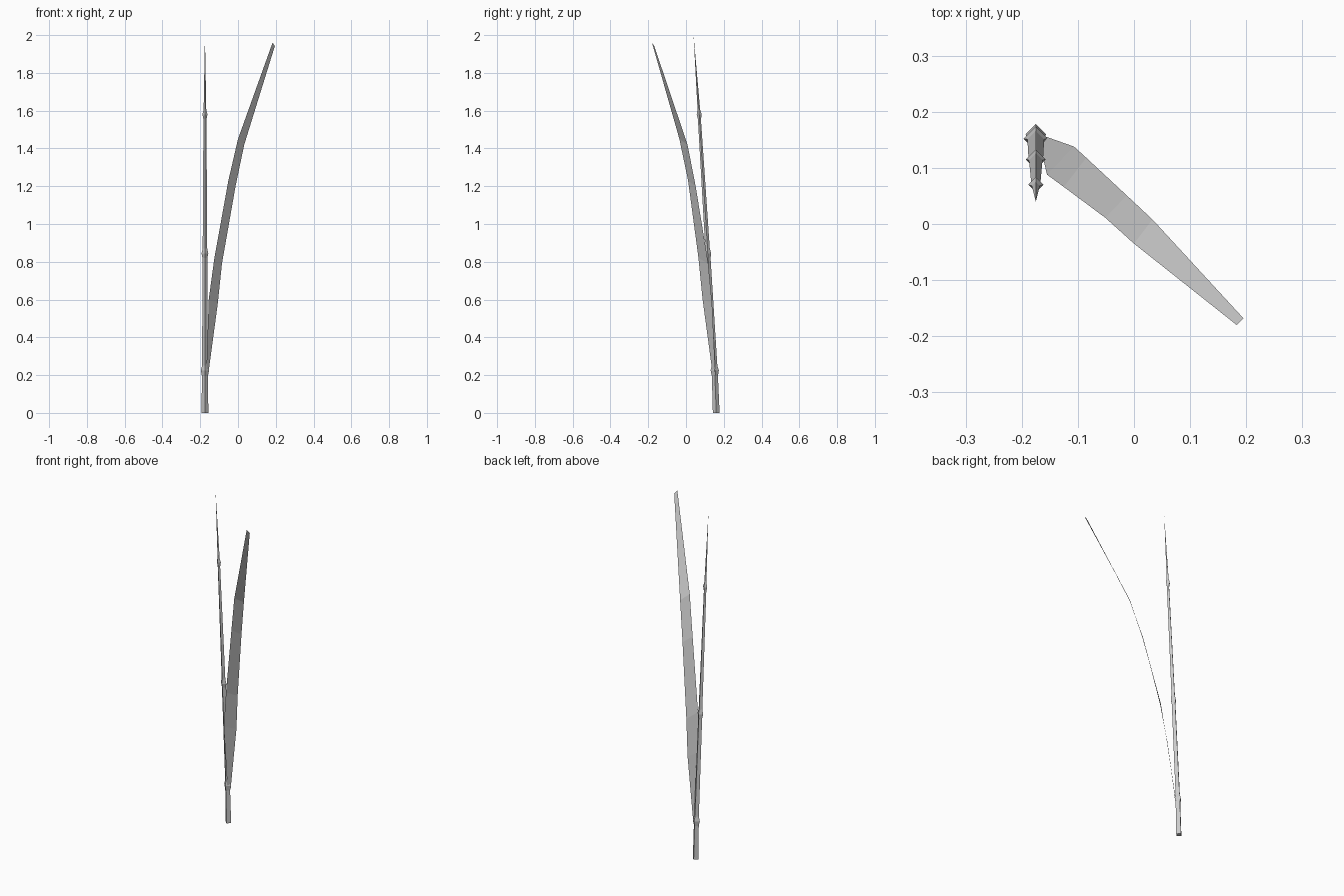
import bpy
from math import cos, sin, pi

if "Cube" in bpy.data.objects:
    bpy.data.objects.remove(bpy.data.objects["Cube"])


def mesh_object(name, verts, faces):
    me = bpy.data.meshes.new(name)
    me.from_pydata(verts, [], faces)
    me.update()
    ob = bpy.data.objects.new(name, me)
    bpy.context.collection.objects.link(ob)
    return ob


# Stalk: four-sided rings (y centre, z, radius), swelling at three nodes
X = -0.175
rings = [(0.16, 0.0, 0.018), (0.153, 0.195, 0.016), (0.152, 0.225, 0.022), (0.151, 0.25, 0.015),
         (0.117, 0.82, 0.013), (0.115, 0.845, 0.018), (0.114, 0.87, 0.012),
         (0.071, 1.555, 0.008), (0.07, 1.58, 0.0135), (0.068, 1.605, 0.007)]
N = 4
verts = [(X + r * cos(2 * pi * k / N), y + r * sin(2 * pi * k / N), z)
         for y, z, r in rings for k in range(N)]
verts.append((X, 0.04, 2.0))
faces = [tuple(reversed(range(N)))]
for i in range(len(rings) - 1):
    for k in range(N):
        a, b = i * N + k, i * N + (k + 1) % N
        faces.append((a, b, b + N, a + N))
last = (len(rings) - 1) * N
faces += [(last + k, last + (k + 1) % N, len(verts) - 1) for k in range(N)]
mesh_object("stalk", verts, faces)

# Leaf: thin bent blade, one pair of edge points per row
blade = [((-0.158, 0.156, 0.2), (-0.168, 0.142, 0.2)),
         ((-0.107, 0.138, 0.58), (-0.155, 0.088, 0.6)),
         ((-0.085, 0.118, 0.79), (-0.125, 0.066, 0.82)),
         ((-0.013, 0.051, 1.2), (-0.051, 0.011, 1.23)),
         ((0.033, 0.008, 1.42), (0.0, -0.035, 1.45)),
         ((0.195, -0.168, 1.942), (0.183, -0.18, 1.96))]
verts = [p for row in blade for p in row]
faces = [(2 * i, 2 * i + 2, 2 * i + 3, 2 * i + 1) for i in range(len(blade) - 1)]
mesh_object("leaf", verts, faces)
